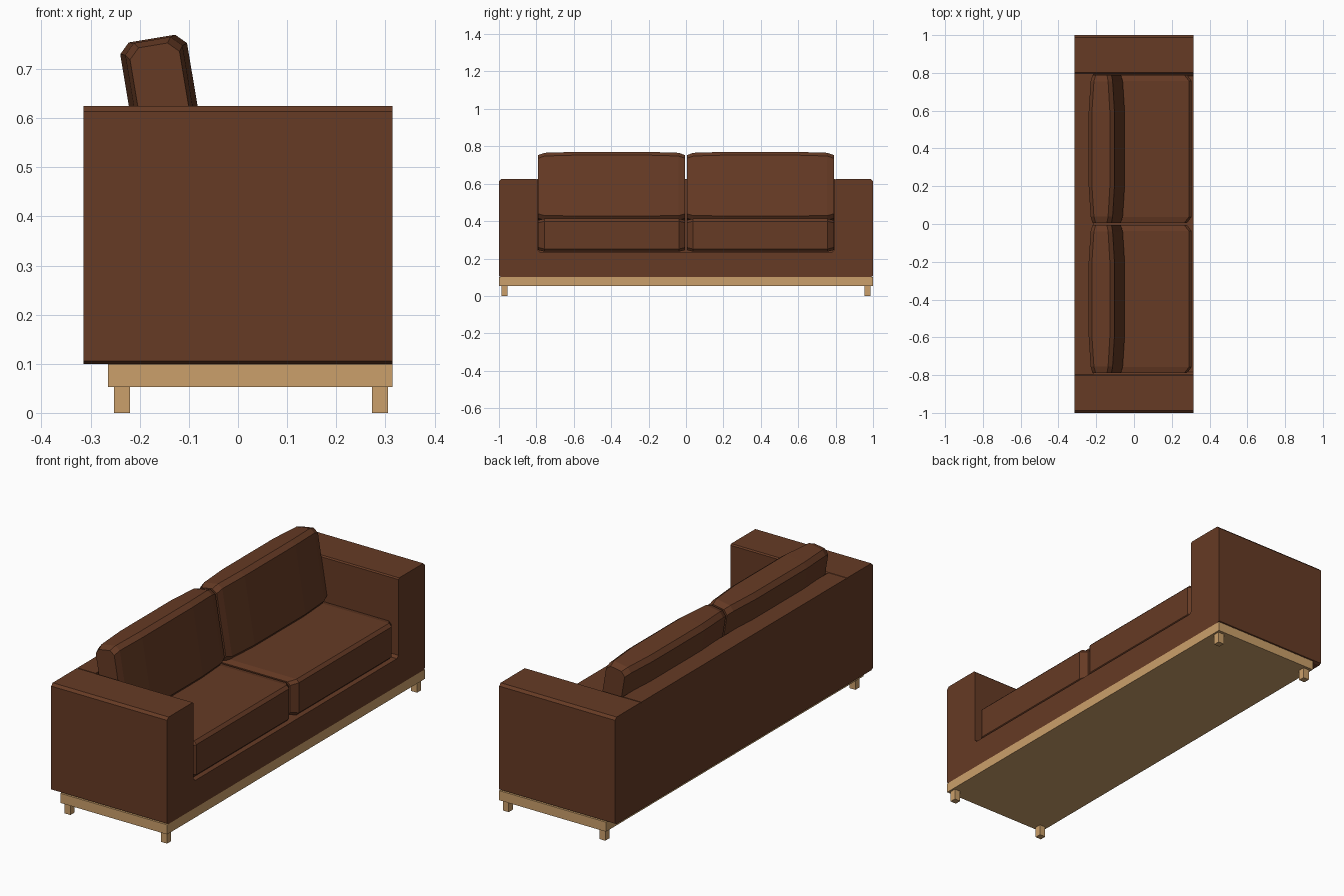
import bpy, bmesh, math

if "Cube" in bpy.data.objects:
    bpy.data.objects.remove(bpy.data.objects["Cube"])


def material(name, rgb):
    m = bpy.data.materials.new(name)
    m.diffuse_color = (*rgb, 1)
    m.use_nodes = True
    m.node_tree.nodes["Principled BSDF"].inputs["Base Color"].default_value = m.diffuse_color
    return m


LEATHER = material("brown_leather", (0.133, 0.043, 0.018))
WOOD = material("light_wood", (0.6, 0.35, 0.145))


def loft(name, rings, mat):
    """Skin closed rings of points and cap both ends."""
    bm = bmesh.new()
    loops = [[bm.verts.new(p) for p in ring] for ring in rings]
    n = len(loops[0])
    for a, b in zip(loops, loops[1:]):
        for i in range(n):
            j = (i + 1) % n
            bm.faces.new((a[i], a[j], b[j], b[i]))
    bm.faces.new(loops[0])
    bm.faces.new(loops[-1])
    bmesh.ops.recalc_face_normals(bm, faces=bm.faces)
    me = bpy.data.meshes.new(name)
    bm.to_mesh(me)
    bm.free()
    me.materials.append(mat)
    ob = bpy.data.objects.new(name, me)
    bpy.context.collection.objects.link(ob)
    return ob


def box(name, x, y, z, mat):
    ring = [(x[0], y[0]), (x[1], y[0]), (x[1], y[1]), (x[0], y[1])]
    return loft(name, [[(a, b, h) for a, b in ring] for h in z], mat)


def cushion(name, side, origin, half, length, tilt, chamfer, stations):
    """Chamfered section swept along y; stations are (y, thin, short) insets."""
    c, s = math.cos(tilt), math.sin(tilt)
    rings = []
    for y, du, dv in stations:
        u, lo, hi = half - du, dv, length - dv
        k = chamfer
        pts = [(-u + k, lo), (u - k, lo), (u, lo + k), (u, hi - k),
               (u - k, hi), (-u + k, hi), (-u, hi - k), (-u, lo + k)]
        rings.append([(origin[0] + a * c - b * s, side * y,
                       origin[1] + a * s + b * c) for a, b in pts])
    return loft(name, rings, LEATHER)


# Arms and seat deck: one U-shaped profile run front to back
B = 0.012
half_u = [(0.795 - B, 0.235), (0.795, 0.235 + B), (0.795, 0.625 - B / 2),
          (0.795 + B / 2, 0.625), (1 - B, 0.625), (1, 0.625 - B),
          (1, 0.1 + B / 2), (1 - B, 0.1)]
profile = half_u + [(-y, z) for y, z in reversed(half_u)]
loft("arms_and_deck", [[(x, y, z) for y, z in profile]
                       for x in (-0.315, 0.315)], LEATHER)

# Backrest panel between the arms
box("backrest", (-0.315, -0.215), (-0.797, 0.797), (0.23, 0.625), LEATHER)

# Seat and back cushions, mirrored left and right
for side, word in ((-1, "left"), (1, "right")):
    cushion(f"seat_cushion_{word}", side, (0.048, 0.237), 0.257, 0.176, 0, 0.014,
            [(0.005, 0.025, 0.008), (0.038, 0, 0),
             (0.757, 0, 0), (0.79, 0.025, 0.008)])
    cushion(f"back_cushion_{word}", side, (-0.114, 0.396), 0.069, 0.371,
            math.radians(9.5), 0.021,
            [(0.005, 0.018, 0.014), (0.04, 0.01, 0.003), (0.2, 0, 0),
             (0.595, 0, 0), (0.755, 0.01, 0.003), (0.79, 0.018, 0.014)])

# Wooden plinth and four short legs
box("plinth", (-0.265, 0.315), (-1, 1), (0.053, 0.1), WOOD)
for x, end in ((-0.236, "back"), (0.289, "front")):
    for side, word in ((-1, "left"), (1, "right")):
        y = side * 0.97
        box(f"{end}_leg_{word}", (x - 0.016, x + 0.016),
            (y - 0.016, y + 0.016), (0, 0.053), WOOD)
